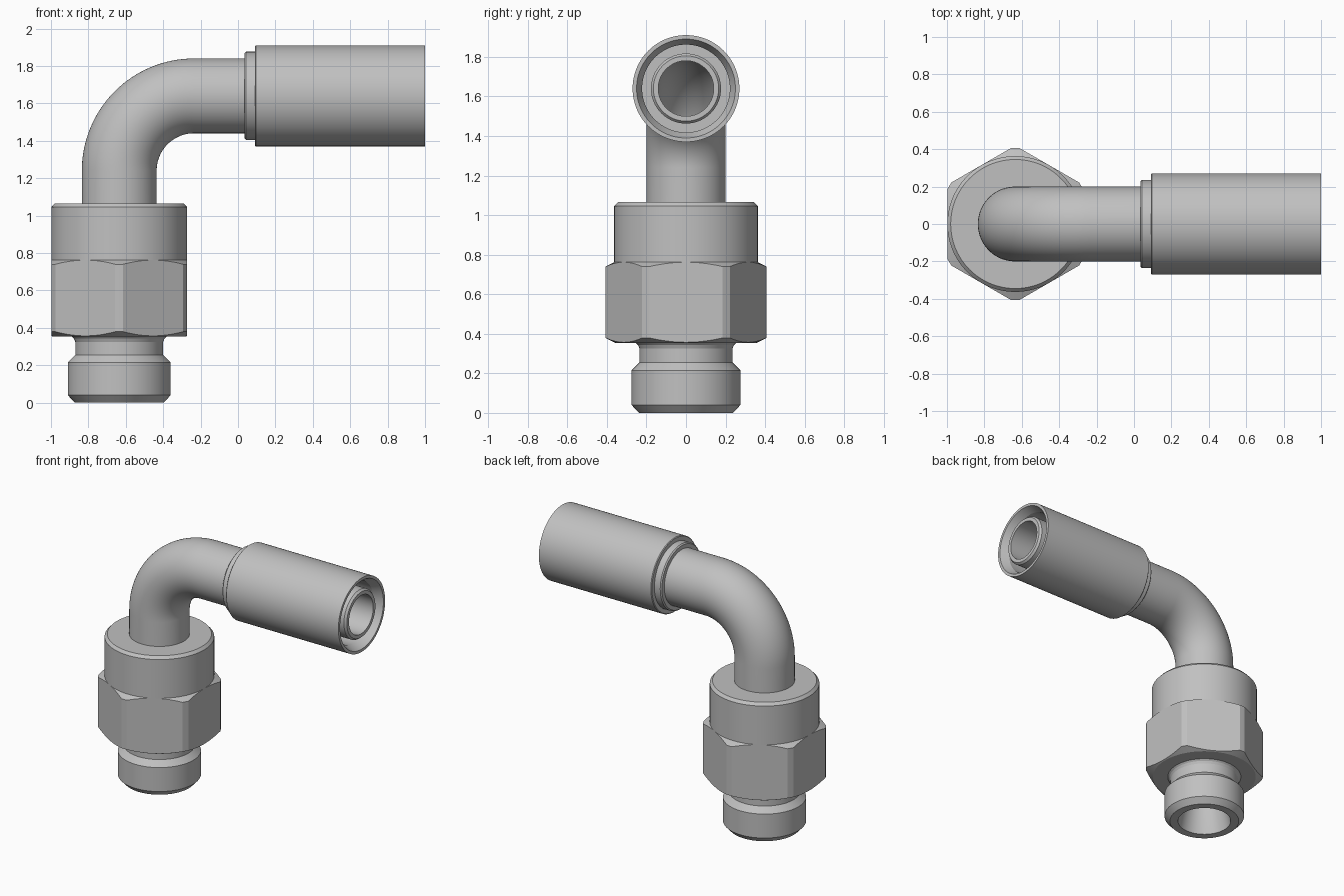
import bpy
import bmesh
from math import cos, sin, pi, radians
from mathutils import Matrix, Vector

cube = bpy.data.objects.get("Cube")
if cube:
    bpy.data.objects.remove(cube, do_unlink=True)

STEPS = 120
AXIS_X, AXIS_Z = -0.635, 1.64
ANGLES = [2 * pi * i / STEPS for i in range(STEPS)]

steel = bpy.data.materials.new("brushed grey steel")
steel.use_nodes = True
grey = (0.53, 0.53, 0.53, 1)
steel.diffuse_color = grey
steel.node_tree.nodes["Principled BSDF"].inputs["Base Color"].default_value = grey


def skin(name, rings):
    """Join a cyclic list of closed rings into a hollow ring-shaped solid."""
    bm = bmesh.new()
    loops = [[bm.verts.new(p) for p in ring] for ring in rings]
    for a, b in zip(loops, loops[1:] + loops[:1]):
        for i in range(STEPS):
            j = (i + 1) % STEPS
            bm.faces.new((a[i], a[j], b[j], b[i]))
    bmesh.ops.recalc_face_normals(bm, faces=bm.faces)
    mesh = bpy.data.meshes.new(name)
    bm.to_mesh(mesh)
    bm.free()
    mesh.materials.append(steel)
    obj = bpy.data.objects.new(name, mesh)
    bpy.context.collection.objects.link(obj)
    bpy.ops.object.select_all(action="DESELECT")
    obj.select_set(True)
    bpy.context.view_layer.objects.active = obj
    bpy.ops.object.shade_smooth_by_angle(angle=radians(20))
    return obj


def lathe(name, profile, matrix):
    """Revolve a closed (radius, height) profile about the matrix's z axis."""
    skin(name, [[matrix @ Vector((r * cos(t), r * sin(t), h)) for t in ANGLES]
                for r, h in profile])


upright = Matrix.Translation((AXIS_X, 0, 0))
sideways = Matrix.Translation((0, 0, AXIS_Z)) @ Matrix.Rotation(pi / 2, 4, "Y")

# Threaded stem with a conical mouth
lathe("threaded_stem", [
    (0.182, 0), (0.238, 0), (0.275, 0.04), (0.275, 0.215), (0.235, 0.255),
    (0.235, 0.325), (0.242, 0.342), (0.26, 0.36), (0.26, 0.5), (0.14, 0.5),
    (0.14, 0.2)], upright)

# Round collar above the nut
lathe("collar", [
    (0.14, 0.5), (0.3, 0.5), (0.3, 0.74), (0.363, 0.74), (0.363, 1.045),
    (0.345, 1.065), (0.14, 1.065)], upright)

# Hex nut with trimmed corners and chamfered ends
FLAT, CHAMFER, SLOPE = 0.363, 0.355, 0.5
LOW, HIGH = 0.353, 0.766
TRIM = FLAT / cos(radians(27))


def hex_radius(t):
    return min(TRIM, FLAT / cos((t + pi / 6) % (pi / 3) - pi / 6))


def nut_ring(z, direction=0, radius=None):
    ring = []
    for t in ANGLES:
        r = radius or hex_radius(t)
        drop = direction * SLOPE * (r - CHAMFER)
        ring.append(upright @ Vector((r * cos(t), r * sin(t), z + drop)))
    return ring


skin("hex_nut", [
    nut_ring(LOW, radius=0.24), nut_ring(LOW, radius=CHAMFER), nut_ring(LOW, 1),
    nut_ring(HIGH, -1), nut_ring(HIGH, radius=CHAMFER), nut_ring(HIGH, radius=0.24)])

# Bent tube: straight, quarter turn, straight
BEND, TURNS = 0.4, 32
path = [(AXIS_X, 1.0, 0)]
for i in range(TURNS + 1):
    a = pi / 2 * i / TURNS
    path.append((AXIS_X + BEND * (1 - cos(a)), AXIS_Z - BEND + BEND * sin(a), a))
path.append((0.1, AXIS_Z, pi / 2))


def tube_ring(x, z, a, r):
    return [(x + r * cos(t) * cos(a), r * sin(t), z - r * cos(t) * sin(a))
            for t in ANGLES]


skin("bent_tube", [tube_ring(*p, 0.2) for p in path]
     + [tube_ring(*p, 0.14) for p in reversed(path)])

# Crimped sleeve with its stepped shoulder
lathe("crimp_sleeve", [
    (0.19, 0.035), (0.228, 0.035), (0.236, 0.043), (0.236, 0.09), (0.265, 0.09),
    (0.27, 0.095), (0.27, 1), (0.25, 1), (0.222, 0.94), (0.222, 0.4),
    (0.19, 0.4)], sideways)

# Inner nipple
lathe("inner_nipple", [
    (0.14, 0.1), (0.195, 0.1), (0.195, 0.4), (0.177, 0.4), (0.177, 0.98),
    (0.165, 0.995), (0.14, 0.995)], sideways)
